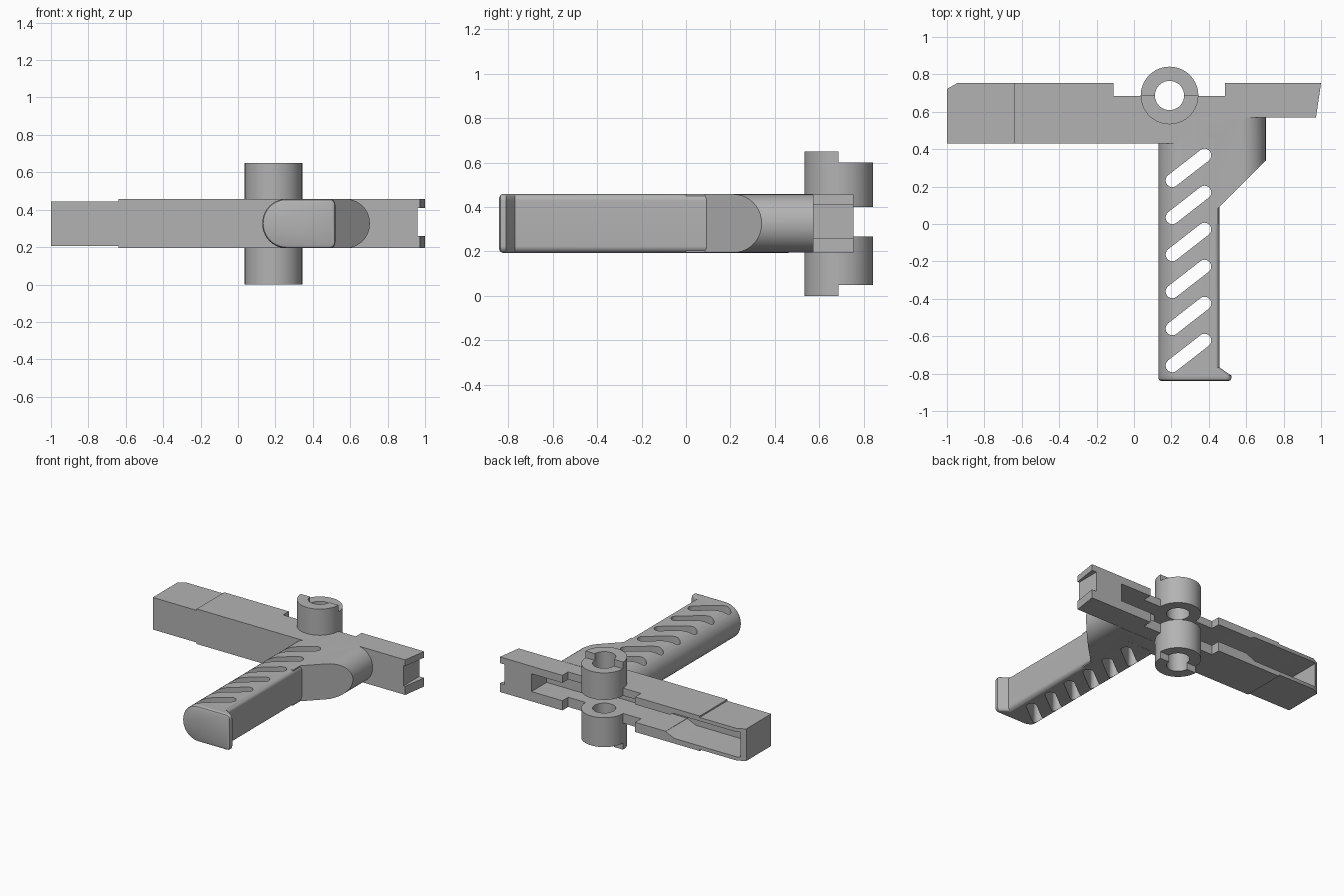
import bpy, bmesh
from math import sin, cos, pi, atan2

cube = bpy.data.objects.get("Cube")
if cube:
    bpy.data.objects.remove(cube, do_unlink=True)

grey = bpy.data.materials.new("plain grey")
grey.use_nodes = True
grey.diffuse_color = (0.45, 0.45, 0.45, 1)
grey.node_tree.nodes["Principled BSDF"].inputs["Base Color"].default_value = (0.45, 0.45, 0.45, 1)

MID = 0.326          # height of the symmetry plane
HALF = 0.130         # half thickness of the bar
PIVOT = (0.19, 0.687)


def loft(name, rings):
    """Skin a list of equal-length closed rings and cap both ends."""
    bm = bmesh.new()
    loops = [[bm.verts.new(p) for p in ring] for ring in rings]
    for a, b in zip(loops, loops[1:]):
        for i in range(len(a)):
            j = (i + 1) % len(a)
            bm.faces.new((a[i], a[j], b[j], b[i]))
    bm.faces.new(loops[0])
    bm.faces.new(loops[-1])
    bmesh.ops.recalc_face_normals(bm, faces=bm.faces)
    mesh = bpy.data.meshes.new(name)
    bm.to_mesh(mesh)
    bm.free()
    mesh.materials.append(grey)
    ob = bpy.data.objects.new(name, mesh)
    bpy.context.scene.collection.objects.link(ob)
    return ob


def prism(name, outline, z0, z1):
    return loft(name, [[(x, y, z) for x, y in outline] for z in (z0, z1)])


def box(name, x0, x1, y0, y1, z0, z1):
    return prism(name, [(x0, y0), (x1, y0), (x1, y1), (x0, y1)], z0, z1)


def arc(cx, cy, r, a0, a1, n):
    return [(cx + r * cos(a0 + (a1 - a0) * i / n), cy + r * sin(a0 + (a1 - a0) * i / n))
            for i in range(n + 1)]


def circle(r, n=64):
    return arc(*PIVOT, r, 0, 2 * pi, n)[:-1]


def combine(target, other, mode):
    """Apply a boolean and drop the helper."""
    other.hide_render = True
    mod = target.modifiers.new(mode, 'BOOLEAN')
    mod.operation, mod.solver, mod.object = mode, 'EXACT', other
    bpy.context.view_layer.objects.active = target
    bpy.ops.object.modifier_apply(modifier=mod.name)
    bpy.data.objects.remove(other, do_unlink=True)


def cut(target, other):
    combine(target, other, 'DIFFERENCE')


def section(y, x0, x1, r_left, r_right, half):
    """Rounded cross-section of the grip at a given y."""
    corners = [(x1 - r_right, half - r_right, r_right, 0),
               (x0 + r_left, half - r_left, r_left, 1),
               (x0 + r_left, r_left - half, r_left, 2),
               (x1 - r_right, r_right - half, r_right, 3)]
    pts = []
    for cx, cz, r, q in corners:
        pts += arc(cx, cz, r, q * pi / 2, (q + 1) * pi / 2, 10)
    return [(x, y, MID + z) for x, z in pts]


# Long bar with a dipped back edge
bar = prism("bar", [(-1, 0.43), (0.59, 0.43), (0.59, 0.57), (0.973, 0.57), (1, 0.753),
                    (0.487, 0.753), (0.487, 0.685), (-0.11, 0.685), (-0.11, 0.753),
                    (-0.945, 0.753), (-1, 0.722)], MID - HALF, MID + HALF)

# Pivot bosses: lower back half, taller front half
combine(bar, prism("boss", circle(0.154), 0, 0.65), 'UNION')
for z0, z1 in ((-0.1, 0.05), (0.60, 0.75)):
    cut(bar, box("boss_step", 0, 0.38, 0.686, 0.9, z0, z1))

# Slot along the back, wider toward the far end, with a tapered lead-in
cut(bar, box("slot", -0.45, 0.36, 0.50, 1, 0.268, 0.40))
cut(bar, box("slot_end", 0.30, 0.74, 0.575, 1, 0.268, 0.40))
wide = [(-0.965, -0.092), (-0.43, -0.092), (-0.36, -0.06), (-0.36, 0.06), (-0.43, 0.092), (-0.965, 0.092)]
cut(bar, loft("wide_slot", [[(x, y, MID + z) for x, z in wide] for y in (0.499, 1)]))

# Pivot hole, end notch and thinned end
cut(bar, prism("pivot_hole", circle(0.078), -0.1, 0.8))
cut(bar, box("end_notch", 0.96, 1.1, 0.4, 0.9, 0.26, 0.41))
for s in (-1, 1):
    a, b = sorted((MID + s * 0.119, MID + s * 0.2))
    cut(bar, box("thinned_end", -1.1, -0.64, 0.3, 0.9, a, b))

# Grip body with a lipped foot
H = 0.132
grip = loft("grip", [
    section(-0.84, 0.145, 0.505, 0.115, 0.02, H - 0.015),
    section(-0.835, 0.135, 0.516, 0.125, 0.025, H - 0.005),
    section(-0.825, 0.13, 0.52, 0.13, 0.03, H),
    section(-0.81, 0.13, 0.52, 0.13, 0.03, H),
    section(-0.768, 0.13, 0.458, 0.13, 0.03, H),
    section(0.46, 0.13, 0.458, 0.13, 0.03, H)])

# Rounded flare under the bar, sliced at an angle
flare = loft("flare", [section(y, 0.30, 0.705, 0.02, 0.129, H - 0.0005) for y in (0.0, 0.57)])
cut(flare, prism("flare_slice", [(0.450, 0.085), (0.80, 0.435), (0.9, -0.3), (0.450, -0.3)], 0, 0.8))
combine(grip, flare, 'UNION')

# Six slanted openings through the grip
lo, hi, r = (0.205, 0.233), (0.377, 0.367), 0.036
t = atan2(hi[1] - lo[1], hi[0] - lo[0])
for i in range(6):
    d = -0.198 * i
    capsule = arc(hi[0], hi[1] + d, r, t - pi / 2, t + pi / 2, 10) \
        + arc(lo[0], lo[1] + d, r, t + pi / 2, t + 3 * pi / 2, 10)
    cut(grip, prism("opening", capsule, 0, 0.8))

# Smooth curved faces, keep edges sharp
for ob in (bar, grip):
    bpy.ops.object.select_all(action='DESELECT')
    ob.select_set(True)
    bpy.context.view_layer.objects.active = ob
    bpy.ops.object.shade_smooth_by_angle(angle=0.55)
